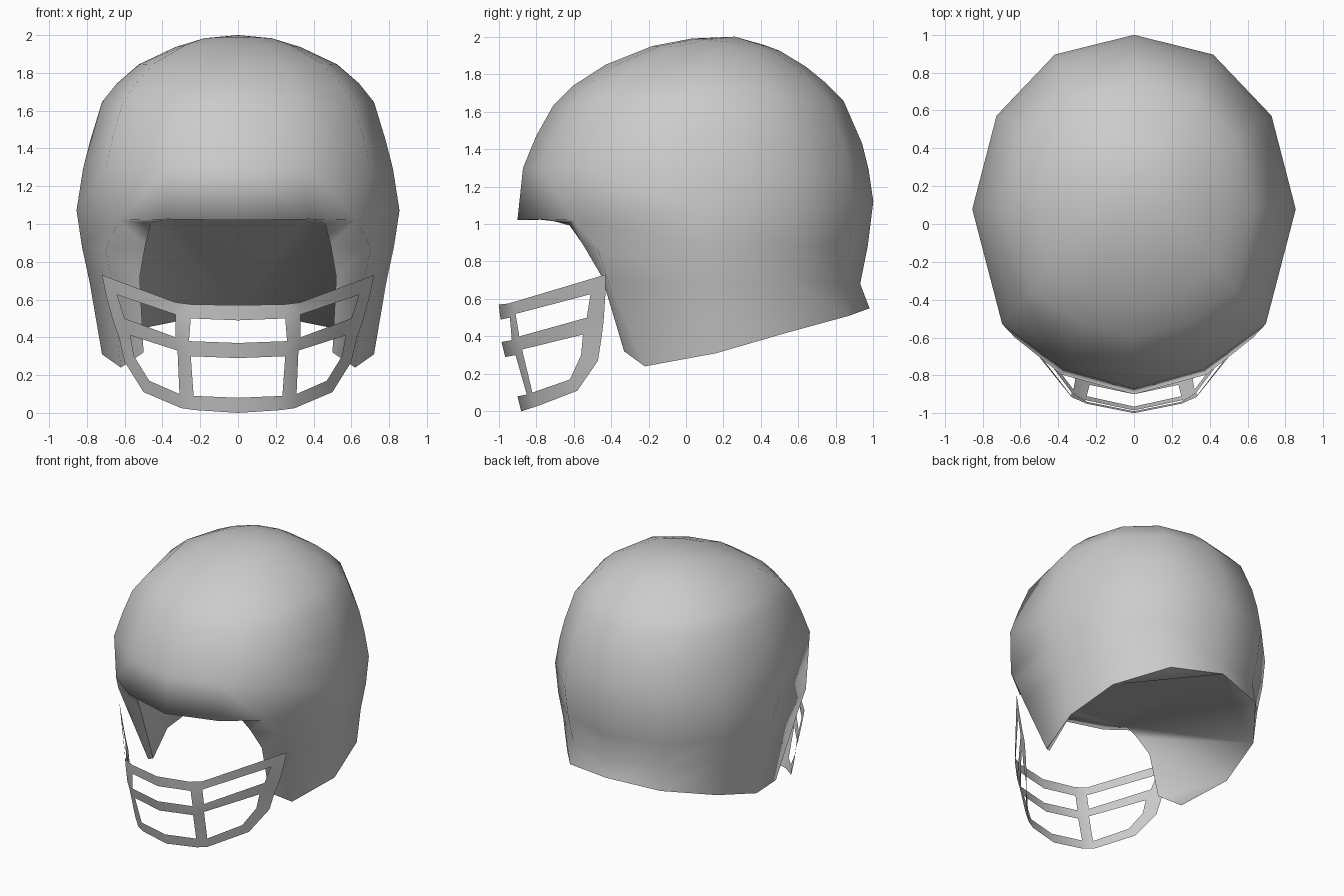
import bpy
import bmesh
from mathutils import Vector

default_cube = bpy.data.objects.get("Cube")
if default_cube:
    bpy.data.objects.remove(default_cube, do_unlink=True)

# One plain grey for shell, lining and face guard
grey = bpy.data.materials.new("matte grey")
grey.use_nodes = True
colour = (0.6, 0.6, 0.6, 1.0)
grey.diffuse_color = colour
grey.node_tree.nodes["Principled BSDF"].inputs["Base Color"].default_value = colour


def add_strip(bm, first, second):
    """Bridge two equally long chains of vertices with quads."""
    for i in range(len(first) - 1):
        bm.faces.new((first[i], first[i + 1], second[i + 1], second[i]))


def add_points(bm, points):
    return [bm.verts.new(point) for point in points]


def finish(bm, name, outward):
    """Orient the half mesh, mirror it across x = 0 and smooth it."""
    bmesh.ops.recalc_face_normals(bm, faces=bm.faces[:])
    bm.faces.ensure_lookup_table()
    if bm.faces[0].normal.dot(outward) < 0:
        bmesh.ops.reverse_faces(bm, faces=bm.faces[:])
    for face in bm.faces:
        face.smooth = True
    mesh = bpy.data.meshes.new(name)
    bm.to_mesh(mesh)
    bm.free()
    mesh.materials.append(grey)
    obj = bpy.data.objects.new(name, mesh)
    bpy.context.collection.objects.link(obj)
    mirror = obj.modifiers.new("left and right", "MIRROR")
    mirror.use_clip = True
    mirror.merge_threshold = 0.001


# Half plan of the shell, from front to back, in unit size
plan = [(0, -1), (0.45, -0.89), (0.85, -0.63), (1, 0.03),
        (0.85, 0.55), (0.49, 0.89), (0, 1)]


def ring(half_width, front_y, back_y, front_z, back_z):
    middle, half = (front_y + back_y) / 2, (back_y - front_y) / 2
    return [(half_width * px, middle + half * py,
             front_z + (back_z - front_z) * (py + 1) / 2) for px, py in plan]


# Dome rings down to the brow: half width, front y, back y, front z, back z
dome_rings = [
    (0.21, 0.03, 0.42, 1.99, 1.955),
    (0.33, -0.18, 0.50, 1.95, 1.925),
    (0.525, -0.43, 0.64, 1.85, 1.84),
    (0.64, -0.60, 0.75, 1.74, 1.75),
    (0.72, -0.71, 0.84, 1.63, 1.66),
    (0.78, -0.80, 0.94, 1.47, 1.43),
    (0.82, -0.87, 0.975, 1.30, 1.29),
    (0.855, -0.90, 1.0, 1.02, 1.12),
]
# Rings below the brow, open at the face
neck_rings = [(0.825, -0.80, 0.97, 0.87, 0.88),
              (0.785, -0.72, 0.93, 0.70, 0.68)]
# Bottom rim from cheek to nape
rim = [(0.62, -0.22, 0.24), (0.72, 0.16, 0.31), (0.645, 0.54, 0.42),
       (0.39, 0.87, 0.51), (0, 0.98, 0.55)]
# Inner edge of the face opening, from brow to jaw
opening = [(0, -0.74, 1.025), (0.34, -0.69, 1.025), (0.46, -0.63, 1.005),
           (0.49, -0.55, 0.89), (0.52, -0.45, 0.72), (0.50, -0.33, 0.32)]

# Shell
bm = bmesh.new()
crown = bm.verts.new((0, 0.26, 2.0))
rows = [add_points(bm, ring(*values)) for values in dome_rings]
for a, b in zip(rows[0], rows[0][1:]):
    bm.faces.new((crown, a, b))
for upper, lower in zip(rows, rows[1:]):
    add_strip(bm, upper, lower)
brow = rows[-1]
brow[2].co = (0.63, -0.60, 1.02)  # corner where the brow meets the cheek
sides = [brow[2:]]
sides += [add_points(bm, ring(*values)[2:]) for values in neck_rings]
sides.append(add_points(bm, rim))
for upper, lower in zip(sides, sides[1:]):
    add_strip(bm, upper, lower)
# Turned-in lip under the brow and along the cheeks
add_strip(bm, brow[:2] + [side[0] for side in sides], add_points(bm, opening))
finish(bm, "helmet_shell", Vector((0, 0, 1)))

# Lining: a sloping ceiling from brow to nape, and the inner cheek walls
bm = bmesh.new()
brow_mid, brow_side, corner, cheek_top, cheek, jaw = add_points(bm, opening)
jaw_tip, rim_side, rim_rear, rim_back, nape = add_points(bm, rim)
for triangle in ((brow_mid, brow_side, nape), (brow_side, corner, nape),
                 (corner, rim_rear, nape), (rim_rear, rim_back, nape),
                 (corner, cheek_top, rim_rear), (cheek_top, cheek, rim_rear),
                 (cheek, rim_side, rim_rear), (cheek, jaw, rim_side),
                 (jaw, jaw_tip, rim_side)):
    bm.faces.new(triangle)
finish(bm, "inner_lining", Vector((0, 0, -1)))

# Face guard bar edges, each from the centre to the side
guard_edges = {
    "top_high": [(0, -1.0, 0.57), (0.25, -0.95, 0.575), (0.33, -0.915, 0.585),
                 (0.64, -0.53, 0.70), (0.72, -0.43, 0.73)],
    "top_low": [(0, -0.99, 0.49), (0.25, -0.94, 0.50), (0.33, -0.91, 0.52),
                (0.64, -0.51, 0.625), (0.70, -0.43, 0.63)],
    "middle_high": [(0, -0.985, 0.37), (0.26, -0.93, 0.38), (0.33, -0.89, 0.40),
                    (0.60, -0.53, 0.50), (0.66, -0.44, 0.48)],
    "middle_low": [(0, -0.965, 0.29), (0.25, -0.91, 0.30), (0.32, -0.875, 0.33),
                   (0.57, -0.55, 0.41), (0.63, -0.45, 0.40)],
    "jaw_high": [(0, -0.90, 0.08), (0.235, -0.85, 0.09), (0.31, -0.82, 0.10),
                 (0.47, -0.62, 0.17), (0.55, -0.56, 0.30)],
    "jaw_low": [(0, -0.88, 0), (0.23, -0.835, 0.015), (0.30, -0.80, 0.025),
                (0.50, -0.58, 0.11), (0.60, -0.47, 0.27)],
}

# Face guard
bm = bmesh.new()
edge = {name: add_points(bm, points) for name, points in guard_edges.items()}
for bar in ("top", "middle", "jaw"):
    add_strip(bm, edge[bar + "_high"], edge[bar + "_low"])
# Upright posts and the side straps
add_strip(bm, edge["top_low"][1:3], edge["middle_high"][1:3])
add_strip(bm, edge["middle_low"][1:3], edge["jaw_high"][1:3])
add_strip(bm, edge["top_low"][3:], edge["middle_high"][3:])
add_strip(bm, edge["middle_low"][3:], [edge["jaw_high"][4], edge["jaw_low"][4]])
finish(bm, "face_guard", Vector((0, -1, 0)))
